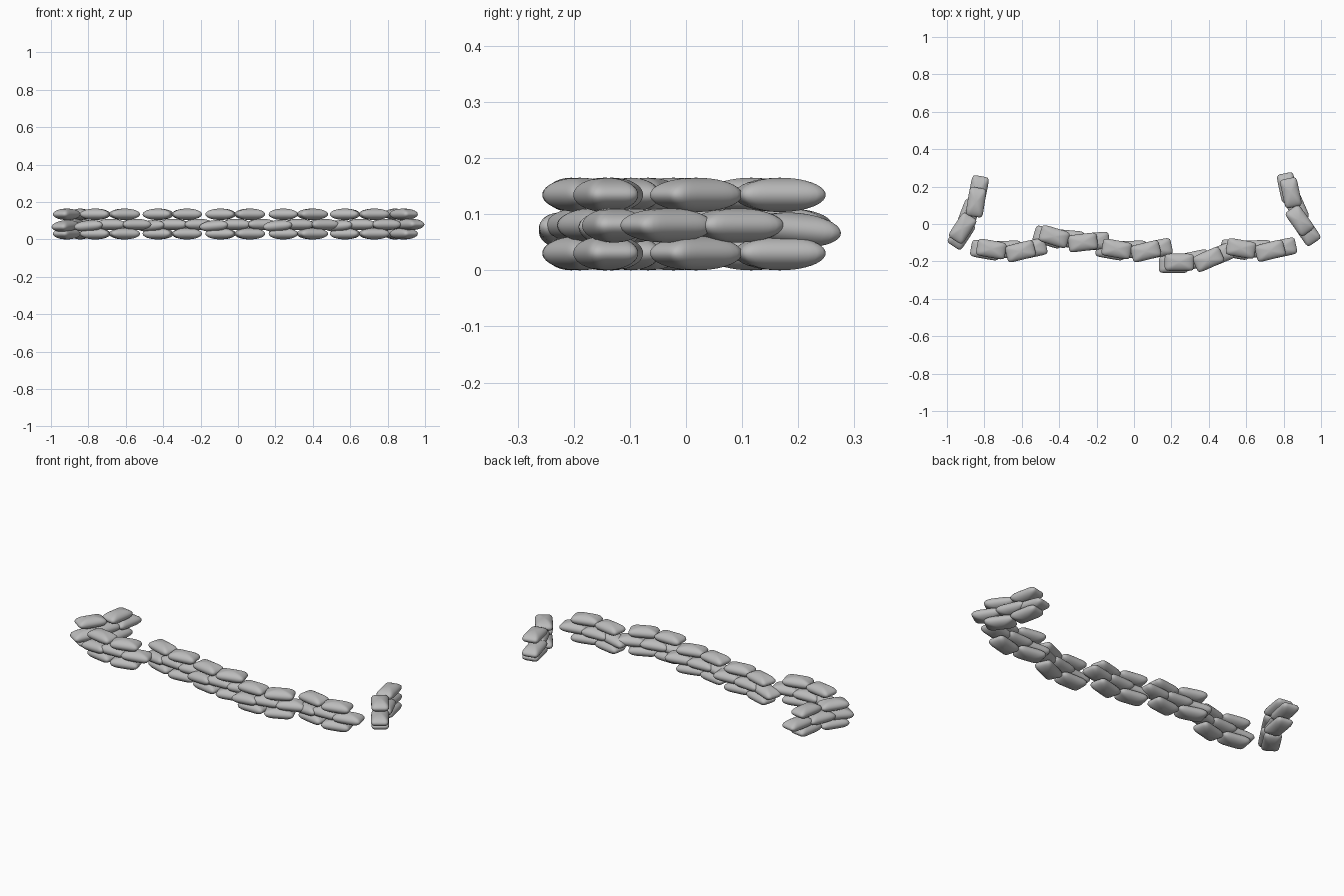
import bpy, bmesh
from math import radians, hypot, pi
from mathutils import Matrix

cube = bpy.data.objects.get("Cube")
if cube:
    bpy.data.objects.remove(cube, do_unlink=True)

LENGTH, WIDTH, HEIGHT = 0.156, 0.092, 0.061
SQUARENESS = 7

canvas = bpy.data.materials.new("grey_canvas")
canvas.use_nodes = True
grey = (0.5, 0.5, 0.5, 1)
canvas.diffuse_color = grey
canvas.node_tree.nodes["Principled BSDF"].inputs["Base Color"].default_value = grey


# One stuffed bag: a sphere squared off in plan, still elliptical from the side
def make_bag_mesh():
    bm = bmesh.new()
    bmesh.ops.create_uvsphere(bm, u_segments=48, v_segments=20, radius=1)
    for v in bm.verts:
        r = hypot(v.co.x, v.co.y)
        if r > 1e-6:
            c, s = abs(v.co.x) / r, abs(v.co.y) / r
            f = (c ** SQUARENESS + s ** SQUARENESS) ** (-1 / SQUARENESS)
            v.co.x *= f
            v.co.y *= f
        v.co.x *= LENGTH / 2
        v.co.y *= WIDTH / 2
        v.co.z *= HEIGHT / 2
    for face in bm.faces:
        face.smooth = True
    mesh = bpy.data.meshes.new("sandbag")
    bm.to_mesh(mesh)
    bm.free()
    mesh.materials.append(canvas)
    return mesh


# Bags of one stack: row, x, y, z, turn, droop (degrees)
END_PAIR = [(-0.078, 0.006, -10), (0.078, -0.006, 14)]
STACK = [("bottom", x, y, 0.0305, a, 0) for x, y, a in END_PAIR]
STACK += [("top", x, y, 0.1345, a, 0) for x, y, a in END_PAIR]
STACK += [("middle", -0.11, 0.0, 0.072, -10, -5),
          ("middle", 0.004, 0.004, 0.08, 2, 0),
          ("middle", 0.14, 0.008, 0.08, 12, 0)]

# Stacks along the wall: name, x, y, turn
WALL = [("right_wing", -0.88, 0.047, 67),
        ("outer_right", -0.685, -0.14, 0),
        ("inner_right", -0.35, -0.083, -7),
        ("centre", -0.015, -0.14, 0),
        ("inner_left", 0.32, -0.197, 10),
        ("outer_left", 0.65, -0.137, 0),
        ("left_wing", 0.8625, 0.0925, -68)]

bag_mesh = make_bag_mesh()
for stack, sx, sy, turn in WALL:
    base = Matrix.Translation((sx, sy, 0)) @ Matrix.Rotation(radians(turn), 4, "Z")
    for row, x, y, z, angle, droop in STACK:
        bag = bpy.data.objects.new(f"{stack}_{row}_bag", bag_mesh)
        bpy.context.collection.objects.link(bag)
        bag.matrix_world = (base @ Matrix.Translation((x, y, z))
                            @ Matrix.Rotation(radians(angle), 4, "Z")
                            @ Matrix.Rotation(radians(droop), 4, "Y"))
